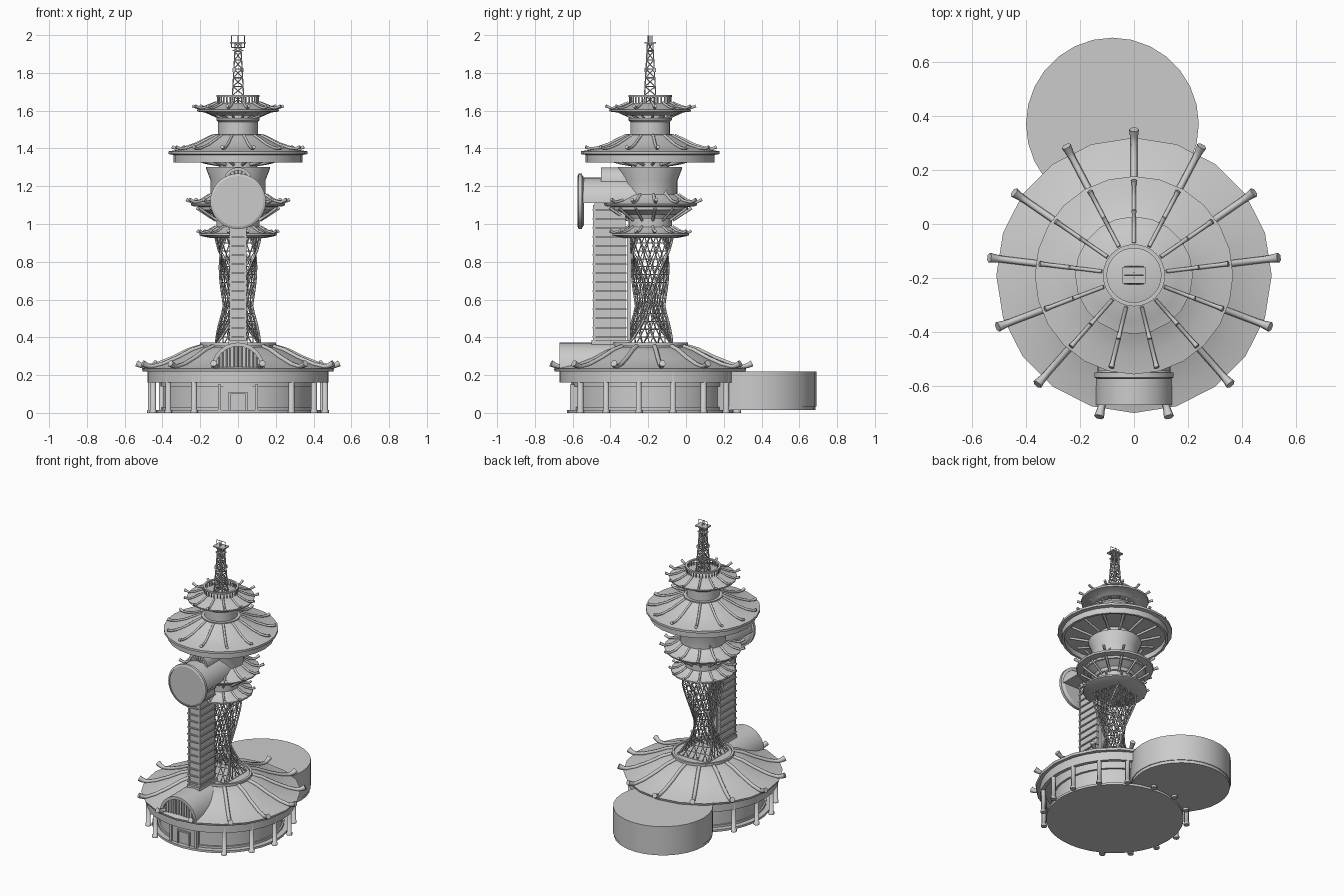
import bpy, bmesh, math
from mathutils import Vector, Matrix

if "Cube" in bpy.data.objects:
    bpy.data.objects.remove(bpy.data.objects["Cube"])

CY = -0.19                      # tower axis
AXIS = Matrix.Translation((0, CY, 0))
TAU = math.tau


def finish(bm, name, smooth=True):
    bmesh.ops.recalc_face_normals(bm, faces=bm.faces)
    me = bpy.data.meshes.new(name)
    bm.to_mesh(me)
    bm.free()
    ob = bpy.data.objects.new(name, me)
    bpy.context.collection.objects.link(ob)
    if smooth:
        bpy.ops.object.select_all(action='DESELECT')
        ob.select_set(True)
        bpy.context.view_layer.objects.active = ob
        bpy.ops.object.shade_smooth_by_angle(angle=math.radians(25))
    return ob


def lathe(name, prof, n=20, mat=AXIS):
    """Closed profile of (radius, height), spun round the local z axis."""
    bm = bmesh.new()
    rings = []
    for r, z in prof:
        if r < 1e-6:
            rings.append([bm.verts.new(mat @ Vector((0, 0, z)))] * n)
        else:
            rings.append([bm.verts.new(mat @ Vector((r * math.cos(TAU * i / n), r * math.sin(TAU * i / n), z)))
                          for i in range(n)])
    closed = prof[0][0] > 0
    for k in range(len(rings) - (0 if closed else 1)):
        a, b = rings[k], rings[(k + 1) % len(rings)]
        for i in range(n):
            j = (i + 1) % n
            vs = list(dict.fromkeys([a[i], a[j], b[j], b[i]]))
            if len(vs) > 2:
                bm.faces.new(vs)
    return finish(bm, name)


def boxes(name, items):
    """Several boxes given as (x0, x1, y0, y1, z0, z1)."""
    bm = bmesh.new()
    for x0, x1, y0, y1, z0, z1 in items:
        m = Matrix.Translation(((x0 + x1) / 2, (y0 + y1) / 2, (z0 + z1) / 2)) @ Matrix.Diagonal((x1 - x0, y1 - y0, z1 - z0, 1))
        bmesh.ops.create_cube(bm, size=1, matrix=m)
    return finish(bm, name, False)


def bars(name, paths, depth, res=0):
    """Round or square bars swept along point paths; a 4th value scales the thickness."""
    cu = bpy.data.curves.new(name, 'CURVE')
    cu.dimensions = '3D'
    cu.bevel_depth, cu.bevel_resolution, cu.use_fill_caps = depth, res, True
    for path in paths:
        sp = cu.splines.new('POLY')
        sp.points.add(len(path) - 1)
        for p, c in zip(sp.points, path):
            p.co = (c[0], c[1], c[2], 1)
            p.radius = c[3] if len(c) > 3 else 1
    ob = bpy.data.objects.new(name, cu)
    bpy.context.collection.objects.link(ob)
    bpy.ops.object.select_all(action='DESELECT')
    ob.select_set(True)
    bpy.context.view_layer.objects.active = ob
    bpy.ops.object.convert(target='MESH')
    return ob


def radial(name, prof, depth, n=13, res=0, start=90, skip=()):
    """The same (radius, height[, scale]) bar repeated round the tower axis."""
    paths = []
    for i in range(n):
        if i in skip:
            continue
        a = math.radians(start) + TAU * i / n
        paths.append([(p[0] * math.cos(a), CY + p[0] * math.sin(a), *p[1:]) for p in prof])
    return bars(name, paths, depth, res)


def barrel(name, ro, ri, zc, y0, y1, n=16):
    """Half-round vault along y; ri = 0 makes it solid."""
    bm = bmesh.new()
    arc = [(math.cos(math.pi * i / n), math.sin(math.pi * i / n)) for i in range(n + 1)]
    pts = [(ro * c, ro * s) for c, s in arc]
    if ri:
        pts += [(ri * c, ri * s) for c, s in reversed(arc)]
    f = bm.faces.new([bm.verts.new((x, y0, zc + z)) for x, z in pts])
    ext = bmesh.ops.extrude_face_region(bm, geom=[f], use_keep_orig=True)
    bmesh.ops.translate(bm, vec=(0, y1 - y0, 0), verts=[v for v in ext['geom'] if isinstance(v, bmesh.types.BMVert)])
    return finish(bm, name)


# Ground floor: floor slab, wall drum, lintel ring, columns
lathe("floor_slab", [(0, 0), (.44, 0), (.44, .015), (0, .015)], 40)
lathe("ground_wall", [(0, .01), (.405, .01), (.405, .03), (.395, .03), (.395, .14), (.41, .14), (.41, .22), (0, .22)], 40)
lathe("lintel_ring", [(.455, .16), (.48, .16), (.48, .225), (.455, .225)], 40)
radial("columns", [(.465, 0, 1.3), (.465, .015, 1.3), (.465, .016, 1), (.465, .23, 1)], .015, 16, 2, -7.5, (12, 13))
boxes("entrance", [(-.1, .1, -.6, -.5, .01, .14), (-.105, -.09, -.615, -.59, .01, .15), (.09, .105, -.615, -.59, .01, .15),
                   (-.05, -.04, -.61, -.59, .01, .11), (.04, .05, -.61, -.59, .01, .11), (-.05, .05, -.61, -.59, .1, .11)])

# Back annex drum
lathe("annex_drum", [(0, .015), (.315, .015), (.315, .035), (.32, .035), (.32, .22), (0, .22)], 28,
      Matrix.Translation((-.08, .37, 0)))

# Main roof with ribs and collar
lathe("main_roof", [(0, .22), (.505, .22), (.51, .235), (.43, .253), (.34, .29), (.26, .33), (.2, .35), (0, .35)])
lathe("roof_collar", [(0, .33), (.19, .33), (.19, .355), (.2, .355), (.2, .372), (.185, .372), (.185, .36), (0, .36)], 32)
radial("main_roof_ribs", [(.2, .352), (.26, .334), (.34, .294), (.43, .258), (.49, .245), (.515, .25, 1.2), (.54, .262, 1.5)], .0125, 13, 1)

# Entrance vault with window bars
barrel("vault_shell", .142, .122, .23, -.67, -.35)
barrel("vault_window", .125, 0, .23, -.655, -.4)
bars("vault_bars", [[(x, -.66, .23), (x, -.66, .23 + math.sqrt(.122 ** 2 - x * x))] for x in [i * .02 for i in range(-5, 6)]], .004)

# Lift shaft with horizontal bands
bands = [(-.05, .05, -.495, -.315, .40 + i * .048, .408 + i * .048) for i in range(15)]
boxes("lift_shaft", [(-.042, .042, -.485, -.32, .25, 1.12), (-.05, .05, -.5, -.3, .25, .385)] + bands)
boxes("shaft_rails", [(s * .04 - .006, s * .04 + .006, -.492, -.48, .37, 1.1) for s in (-1, 1)]
      + [(-.03, .03, -.312, -.295, .36, .95)])

# Twisted lattice trunk
LEV, SIDE = 14, 6


def trunk(k, i):
    t = k / LEV
    z = .36 + t * .58
    r = .075 + .09 * (max(0, .36 - t) / .36) ** 1.3 + .06 * min(1, max(0, t - .36) / .5) ** 1.2
    s, u = divmod(i % (4 * SIDE), SIDE)
    a = TAU * (s / 4 + .125) + t * 1.9
    p = Vector((math.cos(a), math.sin(a))).lerp(Vector((math.cos(a + TAU / 4), math.sin(a + TAU / 4))), u / SIDE) * r
    return (p.x, CY + p.y, z)


N = 4 * SIDE
bars("trunk_strands", [[trunk(k, i) for k in range(LEV + 1)] for i in range(N)], .0032)
bars("trunk_diagonals", [[trunk(k, i - k) for k in range(LEV + 1)] for i in range(0, N, 2)], .0028)
bars("trunk_hoops", [[trunk(k, i) for i in range(N + 1)] for k in range(LEV + 1)], .0028)
bars("trunk_corners", [[trunk(k, i * SIDE) for k in range(LEV + 1)] for i in range(4)], .006)

# First small tier
lathe("tier1_roof", [(0, .925), (.14, .925), (.19, .935), (.205, .94), (.205, .95), (.16, .96), (.12, .985), (0, .985)])
radial("tier1_ribs", [(.12, .987), (.16, .964), (.2, .954), (.218, .964, 1.3)], .007, 13, 1)
lathe("tier1_drum", [(0, .97), (.115, .97), (.115, 1.03), (.125, 1.03), (.135, 1.05), (.2, 1.085), (0, 1.085)], 24)
radial("tier2_brackets", [(.12, 1.02), (.22, 1.085)], .008)

# Second tier
lathe("tier2_roof", [(0, 1.075), (.2, 1.075), (.2, 1.09), (.245, 1.095), (.25, 1.107), (.2, 1.12), (.15, 1.155), (0, 1.155)])
radial("tier2_ribs", [(.15, 1.157), (.2, 1.124), (.245, 1.115), (.275, 1.13, 1.3)], .008, 13, 1)
lathe("tier2_drum", [(0, 1.14), (.145, 1.14), (.145, 1.23), (.17, 1.295), (.17, 1.302), (.1, 1.302), (.1, 1.37), (0, 1.37)], 28)

# Dial gallery: half-round vault ending in a big round plate
barrel("gallery_vault", .135, 0, 1.11, -.56, -.1, 20)
barrel("gallery_dormer", .075, .06, 1.225, -.45, -.2, 12)
barrel("dormer_window", .062, 0, 1.225, -.44, -.2, 12)
bars("dormer_bars", [[(0, -.444, 1.225), (.062 * math.cos(a), -.444, 1.225 + .062 * math.sin(a))]
                     for a in [math.pi * i / 8 for i in range(1, 8)]], .003)
lathe("dial_plate", [(0, 0), (.125, 0), (.14, .01), (.147, .01), (.147, .028), (.134, .034), (.134, .028), (0, .028)], 36,
      Matrix.Translation((0, -.54, 1.12)) @ Matrix.Rotation(math.pi / 2, 4, 'X'))

# Third, widest tier with hanging rim
lathe("tier3_roof", [(.09, 1.36), (.325, 1.36), (.325, 1.325), (.342, 1.325), (.342, 1.366), (.367, 1.37), (.367, 1.385),
                     (.295, 1.397), (.23, 1.418), (.17, 1.448), (.13, 1.47), (.09, 1.47)], 24)
radial("tier3_ribs", [(.13, 1.47), (.17, 1.452), (.23, 1.422), (.29, 1.403), (.33, 1.4), (.352, 1.408, 1.3)], .008, 13, 1)
radial("tier3_brackets", [(.1, 1.315), (.16, 1.325), (.29, 1.36)], .01)
lathe("tier3_drum", [(0, 1.45), (.125, 1.45), (.125, 1.477), (.105, 1.477), (.105, 1.54), (.115, 1.55), (.115, 1.56),
                     (.08, 1.56), (.08, 1.6), (0, 1.6)], 24)

# Top tier with railed deck
lathe("tier4_roof", [(0, 1.575), (.14, 1.575), (.17, 1.59), (.215, 1.595), (.218, 1.606), (.17, 1.618), (.12, 1.64), (0, 1.64)])
radial("tier4_ribs", [(.12, 1.643), (.17, 1.622), (.21, 1.613), (.242, 1.625, 1.3)], .007, 13, 1)
radial("tier4_brackets", [(.08, 1.555), (.17, 1.595)], .007)
radial("deck_balusters", [(.108, 1.635), (.108, 1.675)], .004, 32)
lathe("deck_rail", [(.1, 1.672), (.115, 1.672), (.115, 1.682), (.1, 1.682)], 32)

# Mast: tapered lattice, small platform and an open frame at the top


def mast(k, c):
    t = k / 7
    w = .032 - .018 * t
    x, y = ((1, 1), (-1, 1), (-1, -1), (1, -1))[c % 4]
    return (x * w, CY + y * w, 1.635 + t * .325)


bars("mast_legs", [[mast(0, c), mast(7, c)] for c in range(4)], .0045)
bars("mast_braces", [[mast(k, c), mast(k + 1, c + d)] for k in range(7) for c in range(4) for d in (1, -1)]
     + [[mast(k, c) for c in range(5)] for k in range(1, 8)], .0028)
boxes("mast_platforms", [(-.042, .042, CY - .03, CY + .03, 1.955, 1.963), (-.03, .03, CY - .02, CY + .02, 1.915, 1.921),
                         (-.03, -.014, CY - .03, CY - .014, 1.805, 1.825), (.014, .03, CY + .014, CY + .03, 1.805, 1.825)])
bars("top_frame", [[(-.034, CY, 1.935), (.034, CY, 1.935), (.034, CY, 1.997), (-.034, CY, 1.997), (-.034, CY, 1.935)],
                   [(0, CY - .01, 1.95), (0, CY - .01, 1.997)], [(0, CY + .01, 1.95), (0, CY + .01, 1.997)]], .003)
